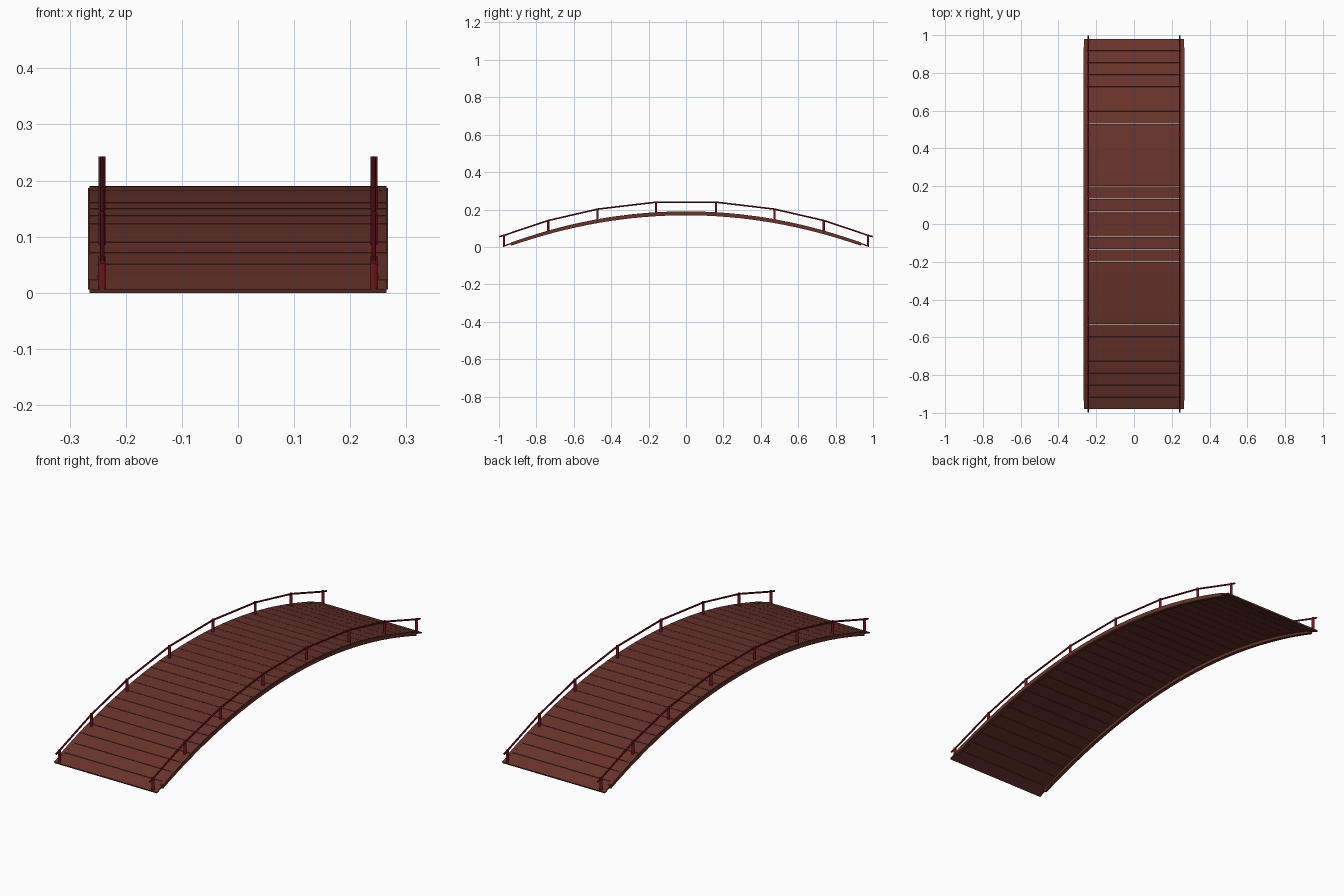
import bpy, bmesh, math
from mathutils import Vector, Matrix

if "Cube" in bpy.data.objects:
    bpy.data.objects.remove(bpy.data.objects["Cube"])

R = 2.69             # radius of the deck's upper surface
TOP = 0.19           # deck height at mid span
HALF = 0.98          # half length of the deck


def material(name, rgb):
    m = bpy.data.materials.new(name)
    m.diffuse_color = (*rgb, 1)
    m.use_nodes = True
    m.node_tree.nodes["Principled BSDF"].inputs["Base Color"].default_value = m.diffuse_color
    return m


wood = material("brown_wood", (0.14, 0.034, 0.024))
red = material("dark_red_paint", (0.17, 0.008, 0.012))


def finish(bm, name, mat):
    bmesh.ops.recalc_face_normals(bm, faces=bm.faces)
    me = bpy.data.meshes.new(name)
    bm.to_mesh(me)
    bm.free()
    ob = bpy.data.objects.new(name, me)
    ob.data.materials.append(mat)
    bpy.context.collection.objects.link(ob)
    return ob


def deck_z(y):
    return TOP - R + math.sqrt(R * R - y * y)


def add_box(bm, size, matrix):
    bmesh.ops.create_cube(bm, size=1, matrix=matrix @ Matrix.Diagonal((*size, 1)))


def add_rod(bm, a, b, r, sides=8):
    d = b - a
    rot = d.to_track_quat('Z', 'Y').to_matrix().to_4x4()
    bmesh.ops.create_cone(bm, cap_ends=True, segments=sides, radius1=r, radius2=r,
                          depth=d.length, matrix=Matrix.Translation((a + b) / 2) @ rot)


# Deck planks laid along the arc
bm = bmesh.new()
count, thick = 30, 0.007
sweep = math.asin(HALF / R)
step = 2 * sweep / count
for i in range(count):
    a = -sweep + (i + 0.5) * step
    m = (Matrix.Translation((0, 0, TOP - R)) @ Matrix.Rotation(-a, 4, 'X')
         @ Matrix.Translation((0, 0, R - thick / 2)))
    add_box(bm, (0.53, step * R - 0.002, thick), m)
finish(bm, "deck_planks", wood)

# Curved side beams under the deck edges
for side, label in ((-1, "left"), (1, "right")):
    bm = bmesh.new()
    rings = []
    for i in range(33):
        y = -0.935 + 1.87 * i / 32
        z = 0.187 - 0.163 * (y / 0.935) ** 2
        rings.append([bm.verts.new((side * x, y, z + dz))
                      for x, dz in ((0.25, -0.018), (0.267, -0.018), (0.267, 0), (0.25, 0))])
    for p, q in zip(rings, rings[1:]):
        for k in range(4):
            bm.faces.new((p[k], p[(k + 1) % 4], q[(k + 1) % 4], q[k]))
    bm.faces.new(rings[0])
    bm.faces.new(rings[-1])
    finish(bm, label + "_side_beam", wood)

# Posts and segmented handrails
post_y = [-0.973, -0.737, -0.473, -0.16, 0.16, 0.473, 0.737, 0.973]
for x, label in ((-0.242, "left"), (0.242, "right")):
    bm = bmesh.new()
    for y in post_y:
        z = deck_z(y)
        add_rod(bm, Vector((x, y, z - 0.002)), Vector((x, y, z + 0.058)), 0.0062, 12)
    finish(bm, label + "_posts", red)

    path = [Vector((x, y, deck_z(y) + 0.054)) for y in post_y]
    path = [Vector((x, -0.998, 0.055))] + path + [Vector((x, 0.998, 0.055))]
    bm = bmesh.new()
    for a, b in zip(path, path[1:]):
        add_rod(bm, a, b, 0.0042)
    finish(bm, label + "_handrail", red)
